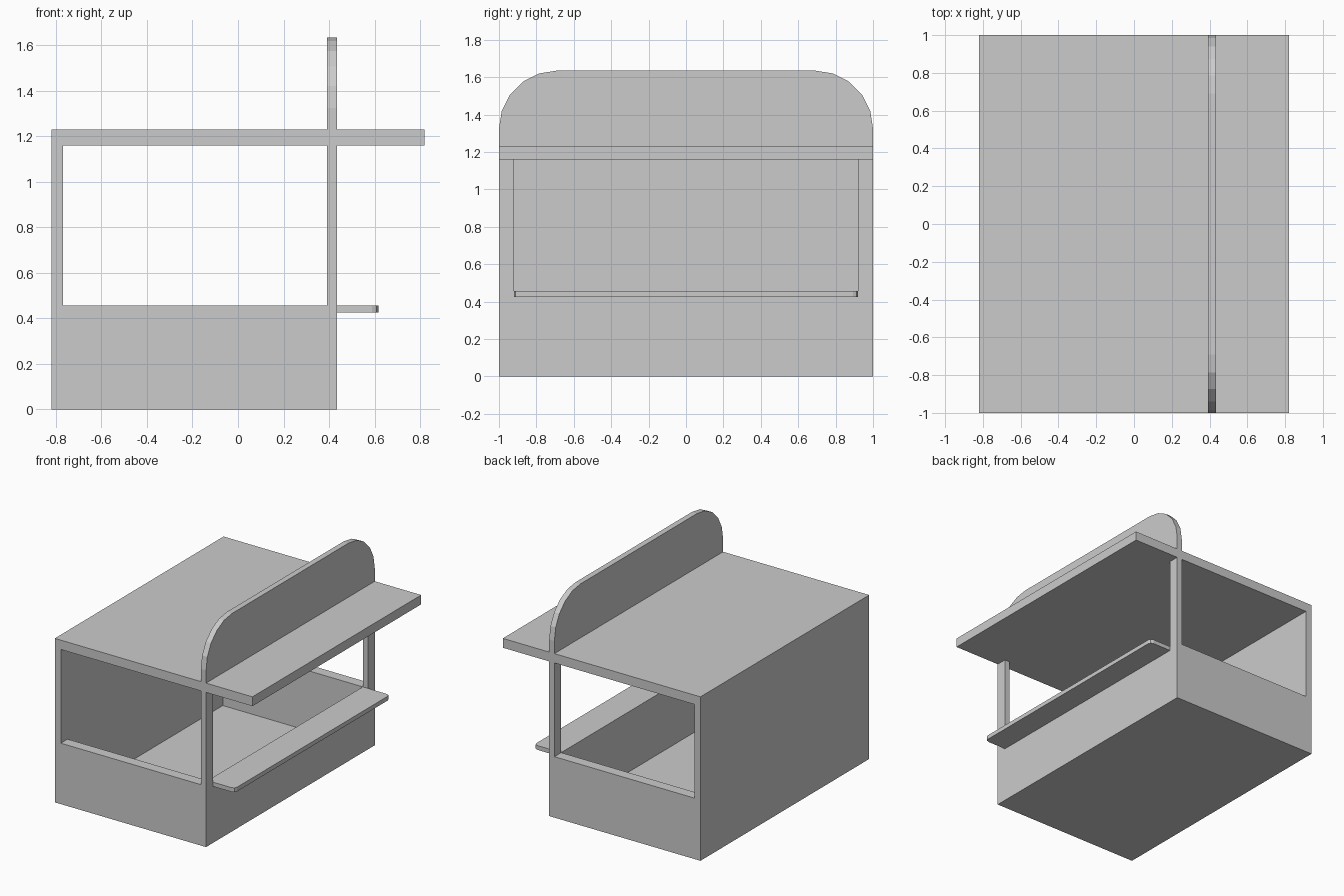
import bpy, bmesh, math

if "Cube" in bpy.data.objects:
    bpy.data.objects.remove(bpy.data.objects["Cube"])

X0, X1 = -0.82, 0.435      # cabin back and counter side
IX0, IX1 = -0.77, 0.392    # inside faces
IY = 0.92
SILL, TOP, ROOF = 0.457, 1.16, 1.23


def link(name, bm):
    bmesh.ops.recalc_face_normals(bm, faces=bm.faces)
    me = bpy.data.meshes.new(name)
    bm.to_mesh(me)
    bm.free()
    ob = bpy.data.objects.new(name, me)
    bpy.context.collection.objects.link(ob)
    return ob


def box(name, x, y, z):
    bm = bmesh.new()
    bmesh.ops.create_cube(bm, size=1)
    for v in bm.verts:
        v.co = [r[0] if c < 0 else r[1] for c, r in zip(v.co, (x, y, z))]
    return link(name, bm)


def cut(ob, cutter):
    cutter.hide_render = True
    cutter.hide_set(True)
    m = ob.modifiers.new(cutter.name, 'BOOLEAN')
    m.operation = 'DIFFERENCE'
    m.solver = 'EXACT'
    m.object = cutter


# Cabin: hollow box with a thin floor and openings on three sides
cabin = box("cabin_walls", (X0, X1), (-1, 1), (0, TOP))
cut(cabin, box("interior_cutter", (IX0, IX1), (-IY, IY), (0.006, 1.4)))
cut(cabin, box("side_window_cutter", (IX0, IX1), (-1.2, 1.2), (SILL, 1.4)))
cut(cabin, box("serving_window_cutter", (0, 0.7), (-IY, IY), (SILL, 1.4)))

# Flat roof overhanging the counter
box("roof", (X0, 0.82), (-1, 1), (TOP, ROOF))

# Sign board with rounded upper corners
R, SIGN_TOP = 0.31, 1.635
arc = [(1 - R + R * math.cos(math.radians(18 * i)),
        SIGN_TOP - R + R * math.sin(math.radians(18 * i))) for i in range(6)]
profile = [(1, ROOF)] + arc
profile += [(-y, z) for y, z in reversed(profile)]
bm = bmesh.new()
face = bm.faces.new([bm.verts.new((IX1, y, z)) for y, z in profile])
ext = bmesh.ops.extrude_face_region(bm, geom=[face])
bmesh.ops.translate(bm, vec=(X1 - IX1, 0, 0),
                    verts=[g for g in ext["geom"] if isinstance(g, bmesh.types.BMVert)])
link("sign_board", bm)

# Counter shelf with softened outer corners
shelf = box("counter_shelf", (X1, 0.617), (-IY, IY), (0.425, SILL))
bm = bmesh.new()
bm.from_mesh(shelf.data)
corners = [e for e in bm.edges if all(v.co.x > 0.6 for v in e.verts)
           and abs(e.verts[0].co.y - e.verts[1].co.y) < 1e-4]
bmesh.ops.bevel(bm, geom=corners, offset=0.028, segments=2, profile=0.5, affect='EDGES')
bm.to_mesh(shelf.data)
bm.free()
